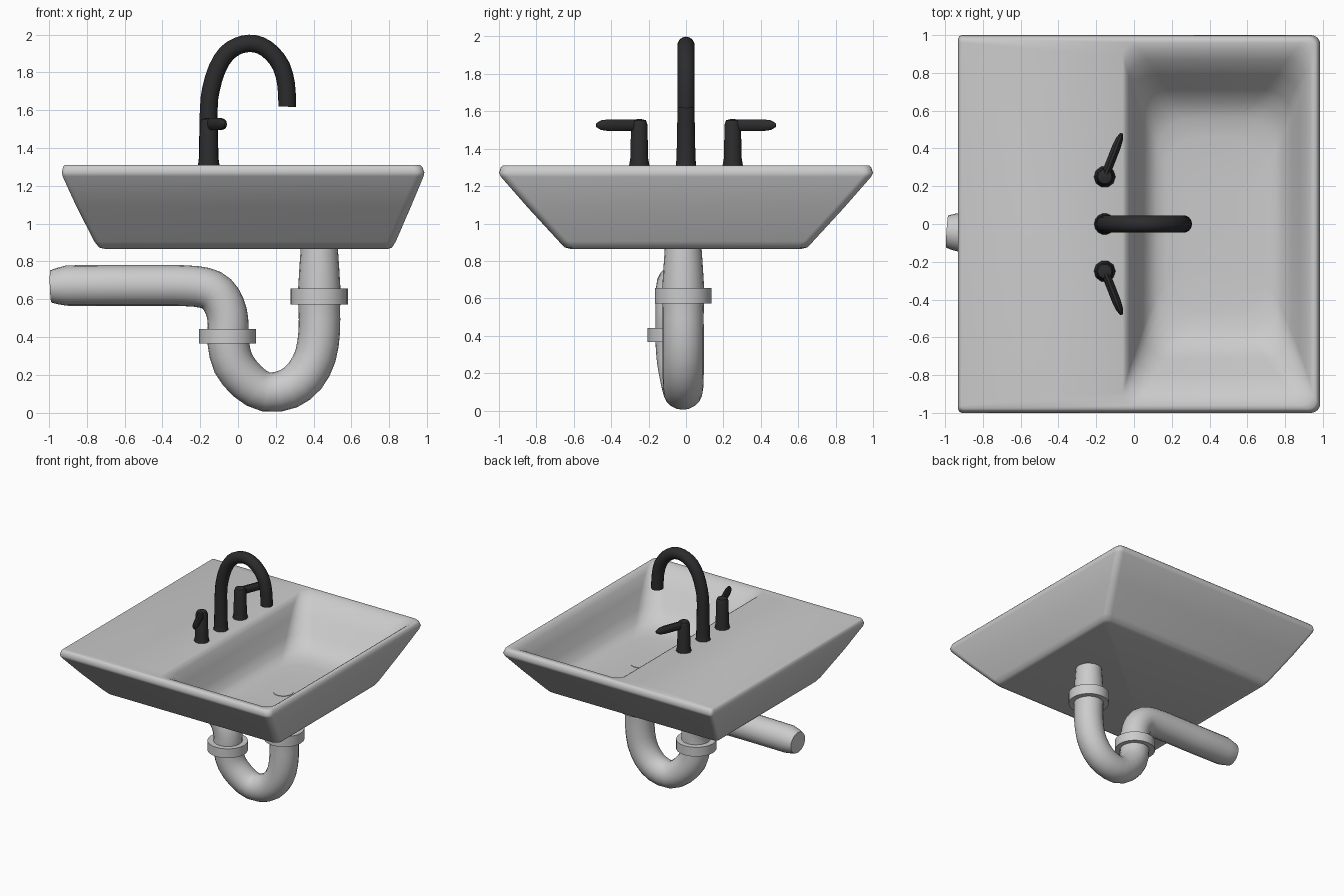
import bpy, math
from mathutils import Vector as V

if "Cube" in bpy.data.objects:
    bpy.data.objects.remove(bpy.data.objects["Cube"])

dark = bpy.data.materials.new("dark_metal")
dark.diffuse_color = (0.025, 0.025, 0.027, 1)
dark.use_nodes = True
dark.node_tree.nodes["Principled BSDF"].inputs["Base Color"].default_value = dark.diffuse_color


def loft(name, rings, mat=None, angle=40):
    """Skin a list of equal-length rings and cap both ends."""
    n = len(rings[0])
    verts = [p for r in rings for p in r]
    faces = []
    for k in range(len(rings) - 1):
        for i in range(n):
            j = (i + 1) % n
            faces.append((k*n + i, k*n + j, k*n + n + j, k*n + n + i))
    faces.append(tuple(reversed(range(n))))
    faces.append(tuple(range(len(verts) - n, len(verts))))
    me = bpy.data.meshes.new(name)
    me.from_pydata(verts, [], faces)
    ob = bpy.data.objects.new(name, me)
    bpy.context.collection.objects.link(ob)
    if mat:
        me.materials.append(mat)
    bpy.ops.object.select_all(action='DESELECT')
    ob.select_set(True)
    bpy.context.view_layer.objects.active = ob
    bpy.ops.object.shade_smooth_by_angle(angle=math.radians(angle))
    return ob


def refine(path):
    """Insert a smooth midpoint between neighbouring path points."""
    p = [V(q) for q in path]
    out = [p[0]]
    for i in range(len(p) - 1):
        a, d = p[max(i - 1, 0)], p[min(i + 2, len(p) - 1)]
        out += [(9 * (p[i] + p[i + 1]) - a - d) / 16, p[i + 1]]
    return out


def tube(name, path, sides=20, ref=(0, 1, 0), mat=None, squash=1.0):
    """Sweep a circle along (x, y, z, radius) points; ref is the constant side axis."""
    pts = [V(p[:3]) for p in path]
    rings = []
    for k, p in enumerate(pts):
        t = (pts[min(k + 1, len(pts) - 1)] - pts[max(k - 1, 0)]).normalized()
        a = V(ref).cross(t).normalized()
        b = t.cross(a)
        r = path[k][3]
        rings.append([p + a * (r * squash * math.cos(w)) + b * (r * math.sin(w))
                      for w in (2 * math.pi * i / sides for i in range(sides))])
    return loft(name, rings, mat)


def rect(x0, x1, y, z, rl, rr=None, seg=6):
    """Rounded rectangle, symmetric in y, with left and right corner radii."""
    rr = rr or rl
    out = []
    for q, (cx, cy, r) in enumerate([(x1-rr, y-rr, rr), (x0+rl, y-rl, rl),
                                     (x0+rl, rl-y, rl), (x1-rr, rr-y, rr)]):
        for i in range(seg + 1):
            w = math.pi / 2 * (q + i / seg)
            out.append(V((cx + r * math.cos(w), cy + r * math.sin(w), z)))
    return out


# Basin: outer shell, flat deck, then a soft lip rolling down into the bowl
loft("basin", [rect(*a) for a in [
    (-.70, .79, .62, .865, .02, .04), (-.735, .815, .65, .873, .025, .05),
    (-.76, .835, .68, .905, .025, .05), (-.855, .915, .85, 1.09, .025, .05),
    (-.928, .982, .99, 1.25, .025, .05), (-.932, .986, 1.0, 1.27, .025, .05),
    (-.925, .975, .99, 1.3, .025, .05), (-.915, .965, .98, 1.31, .02, .045),
    (-.06, .95, .96, 1.31, .07), (-.045, .935, .925, 1.302, .08),
    (-.025, .91, .87, 1.27, .1), (.005, .875, .79, 1.185, .12),
    (.04, .835, .71, 1.075, .14), (.075, .795, .64, 1.0, .16),
    (.12, .75, .56, .965, .18), (.17, .69, .46, .954, .18),
    (.28, .56, .25, .948, .12)]], angle=60)

# Drain
tube("drain", [(.42, -.01, .93, .075), (.42, -.01, .952, .075)], 24)

# Spout
tube("spout", refine([
    (-.155, 0, 1.305, .058), (-.155, 0, 1.35, .052), (-.155, 0, 1.6, .047),
    (-.143, 0, 1.71, .047), (-.11, 0, 1.82, .047), (-.06, 0, 1.9, .047),
    (0, 0, 1.94, .046), (.06, 0, 1.953, .046), (.12, 0, 1.942, .046),
    (.18, 0, 1.9, .046), (.23, 0, 1.83, .047), (.254, 0, 1.74, .047),
    (.26, 0, 1.65, .047), (.26, 0, 1.618, .047)]), 14, mat=dark)

# Tap handles, mirrored in y
for s, side in ((1, "back"), (-1, "front")):
    tube(side + "_tap_stem", [(-.155, s*.25, z, r) for z, r in
         ((1.305, .058), (1.35, .05), (1.53, .046), (1.552, .038), (1.558, .015))],
         10, mat=dark)
    tube(side + "_tap_lever", [(-.155 + .09*t, s*(.25 + .23*t), 1.526, r) for t, r in
         ((0, .033), (.7, .033), (.88, .027), (1, .01))],
         10, ref=(0, 0, 1), mat=dark, squash=.7)

# Trap: tailpiece, U-bend and waste pipe
tube("tailpiece_and_u_bend", refine([
    (.43, -.015, .872, .098), (.43, -.015, .64, .113), (.43, -.015, .55, .11),
    (.43, -.015, .43, .11), (.41, -.015, .3, .11), (.355, -.015, .195, .11),
    (.27, -.015, .127, .108), (.15, -.018, .108, .105), (.05, -.03, .165, .108),
    (-.025, -.045, .26, .11), (-.05, -.053, .36, .11), (-.055, -.055, .42, .11)]))
tube("waste_pipe", refine([
    (-.055, -.055, .4, .108), (-.052, -.055, .46, .108), (-.06, -.055, .53, .108),
    (-.09, -.054, .6, .108), (-.14, -.053, .647, .108), (-.22, -.051, .667, .108),
    (-.34, -.05, .673, .108)]) + [
    (-.6, -.05, .673, .108), (-.905, -.045, .672, .107),
    (-.96, -.042, .668, .095), (-.99, -.04, .667, .085)])

# Slip-joint collars
for name, x, y, z0, z1 in (("tailpiece_collar", .43, -.015, .572, .656),
                           ("waste_collar", -.055, -.055, .366, .442)):
    tube(name, [(x, y, z, r) for z, r in ((z0, .14), (z0, .151), (z1, .151), (z1, .14))], 24)
